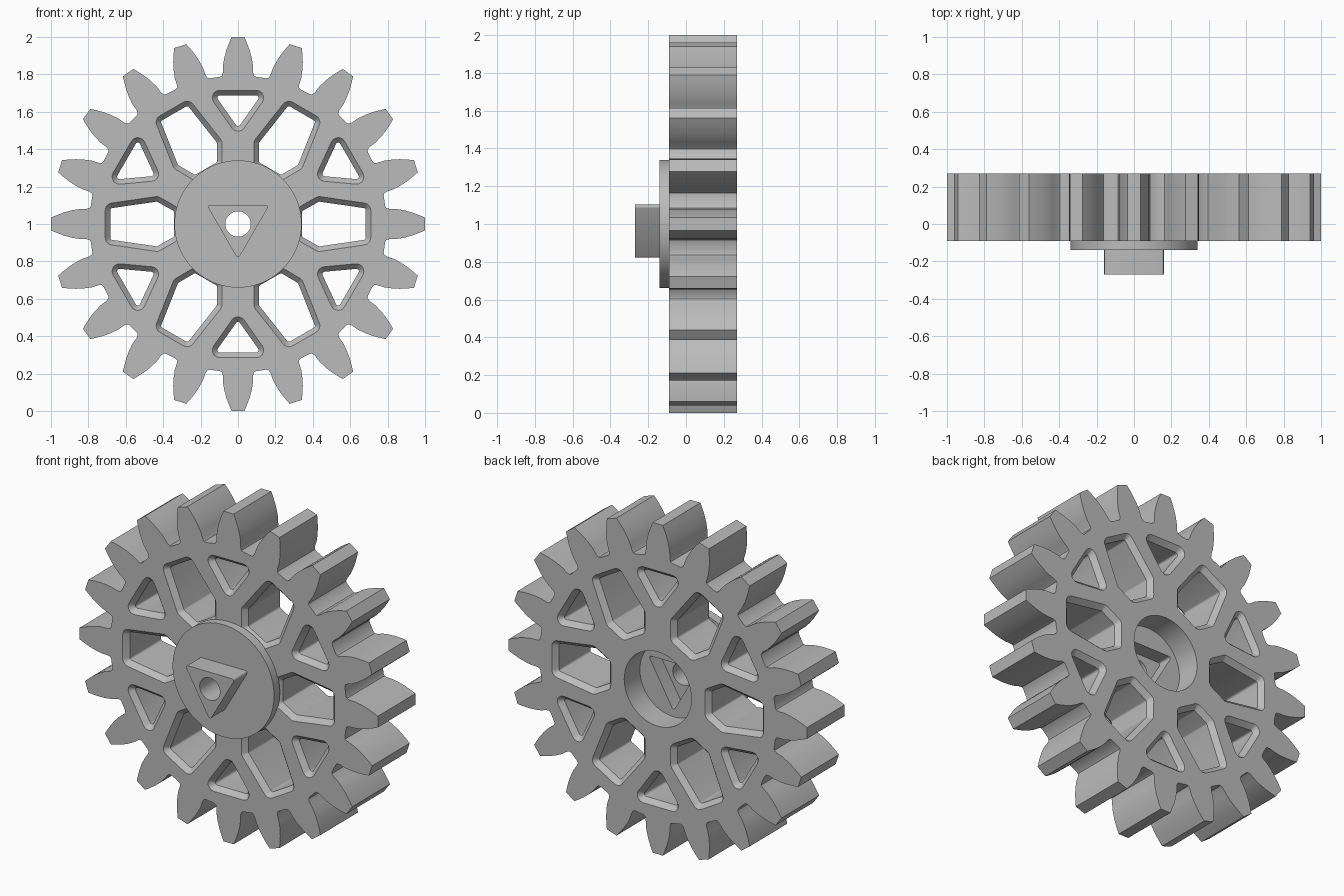
import bpy
import bmesh
from math import sin, cos, pi, radians, atan2
from mathutils import Vector

if "Cube" in bpy.data.objects:
    bpy.data.objects.remove(bpy.data.objects["Cube"], do_unlink=True)

CENTRE_Z = 1.0
FRONT, BACK = -0.09, 0.27
CHAMFER = 0.03

grey = bpy.data.materials.new("light_grey")
grey.use_nodes = True
grey.diffuse_color = (0.5, 0.5, 0.5, 1)
grey.node_tree.nodes["Principled BSDF"].inputs["Base Color"].default_value = (0.5, 0.5, 0.5, 1)


def turn(points, angle):
    c, s = cos(angle), sin(angle)
    return [(x * c - z * s, x * s + z * c) for x, z in points]


def circle(radius, count=64):
    return [(radius * cos(2 * pi * i / count), radius * sin(2 * pi * i / count)) for i in range(count)]


def rounded(corners, radius, inset=0.0, steps=5):
    """Convex counter-clockwise outline, corners filleted, then moved inwards."""
    pts = [Vector(p) for p in corners]
    result = []
    for i, p in enumerate(pts):
        a = (p - pts[i - 1]).normalized()
        b = (pts[(i + 1) % len(pts)] - p).normalized()
        n1, n2 = Vector((-a.y, a.x)), Vector((-b.y, b.x))
        middle = p + (n1 + n2) * radius / (1 + n1.dot(n2))
        start = atan2(-n1.y, -n1.x)
        sweep = atan2(a.x * b.y - a.y * b.x, a.dot(b))
        for k in range(steps + 1):
            t = start + sweep * k / steps
            result.append((middle.x + (radius - inset) * cos(t), middle.y + (radius - inset) * sin(t)))
    return result


def add_prism(bm, sections):
    """Loft matching outlines, each given as (y, points), and cap both ends."""
    rings = [[bm.verts.new((x, y, z + CENTRE_Z)) for x, z in pts] for y, pts in sections]
    for r1, r2 in zip(rings, rings[1:]):
        for i in range(len(r1)):
            j = (i + 1) % len(r1)
            bm.faces.new((r1[i], r1[j], r2[j], r2[i]))
    bm.faces.new(rings[0])
    bm.faces.new(rings[-1])


def make(name, solids):
    bm = bmesh.new()
    for sections in solids:
        add_prism(bm, sections)
    bmesh.ops.recalc_face_normals(bm, faces=bm.faces)
    mesh = bpy.data.meshes.new(name)
    bm.to_mesh(mesh)
    bm.free()
    mesh.materials.append(grey)
    obj = bpy.data.objects.new(name, mesh)
    bpy.context.collection.objects.link(obj)
    return obj


def cut(target, name, solids):
    cutter = make(name, solids)
    cutter.hide_render = True
    mod = target.modifiers.new(name, 'BOOLEAN')
    mod.operation = 'DIFFERENCE'
    mod.solver = 'EXACT'
    mod.object = cutter
    bpy.context.view_layer.objects.active = target
    bpy.ops.object.modifier_apply(modifier=name)
    bpy.data.objects.remove(cutter, do_unlink=True)


def smooth(obj):
    bpy.ops.object.select_all(action='DESELECT')
    obj.select_set(True)
    bpy.context.view_layer.objects.active = obj
    bpy.ops.object.shade_smooth_by_angle(angle=radians(25))


# Toothed wheel: half a tooth as (radius, half width), mirrored and repeated
TEETH = 20
flank = [(0.787, 0.098), (0.793, 0.086), (0.81, 0.081), (0.85, 0.08),
         (0.89, 0.073), (0.93, 0.062), (0.97, 0.047), (1.0, 0.034)]
tooth = [(r, -w) for r, w in flank] + [(r, w) for r, w in reversed(flank)]
outline = []
for i in range(TEETH):
    outline += turn(tooth, pi / 2 + 2 * pi * i / TEETH)
wheel = make("gear_wheel", [[(FRONT, outline), (BACK, outline)]])

# Windows with chamfered rims, pointing along +x before being turned
spoke_window = [(0.315, -0.084), (0.428, -0.148), (0.71, -0.107),
                (0.71, 0.107), (0.428, 0.148), (0.315, 0.084)]
rim_window = [(0.467, 0), (0.715, -0.175), (0.715, 0.175)]


def window(corners, angle):
    wide = turn(rounded(corners, 0.04), angle)
    narrow = turn(rounded(corners, 0.04, CHAMFER * 0.9), angle)
    return [(FRONT - 0.05, wide), (FRONT, wide), (FRONT + CHAMFER, narrow),
            (BACK - CHAMFER, narrow), (BACK, wide), (BACK + 0.05, wide)]


windows = []
for i in range(6):
    windows.append(window(spoke_window, i * pi / 3))
    windows.append(window(rim_window, i * pi / 3 + pi / 6))
cut(wheel, "window_cutters", windows)

# Rear pocket, triangular socket and centre bore
triangle = [(0.168, 0.102), (-0.168, 0.102), (0, -0.189)]
socket = rounded(triangle, 0.012)
bore = [[(-0.4, circle(0.068, 40)), (0.4, circle(0.068, 40))]]
cut(wheel, "pocket_cutter", [[(0.12, circle(0.225)), (0.4, circle(0.225))]])
cut(wheel, "socket_cutter", [[(0.03, socket), (0.2, socket)]])
cut(wheel, "bore_cutter", bore)

# Front hub disc and triangular drive key
disc = make("hub_disc", [[(-0.14, circle(0.34, 96)), (-0.085, circle(0.34, 96))]])
cut(disc, "bore_cutter", bore)
key = make("triangular_key", [[(-0.27, socket), (-0.135, socket)]])
cut(key, "bore_cutter", bore)

for part in (wheel, disc, key):
    smooth(part)
